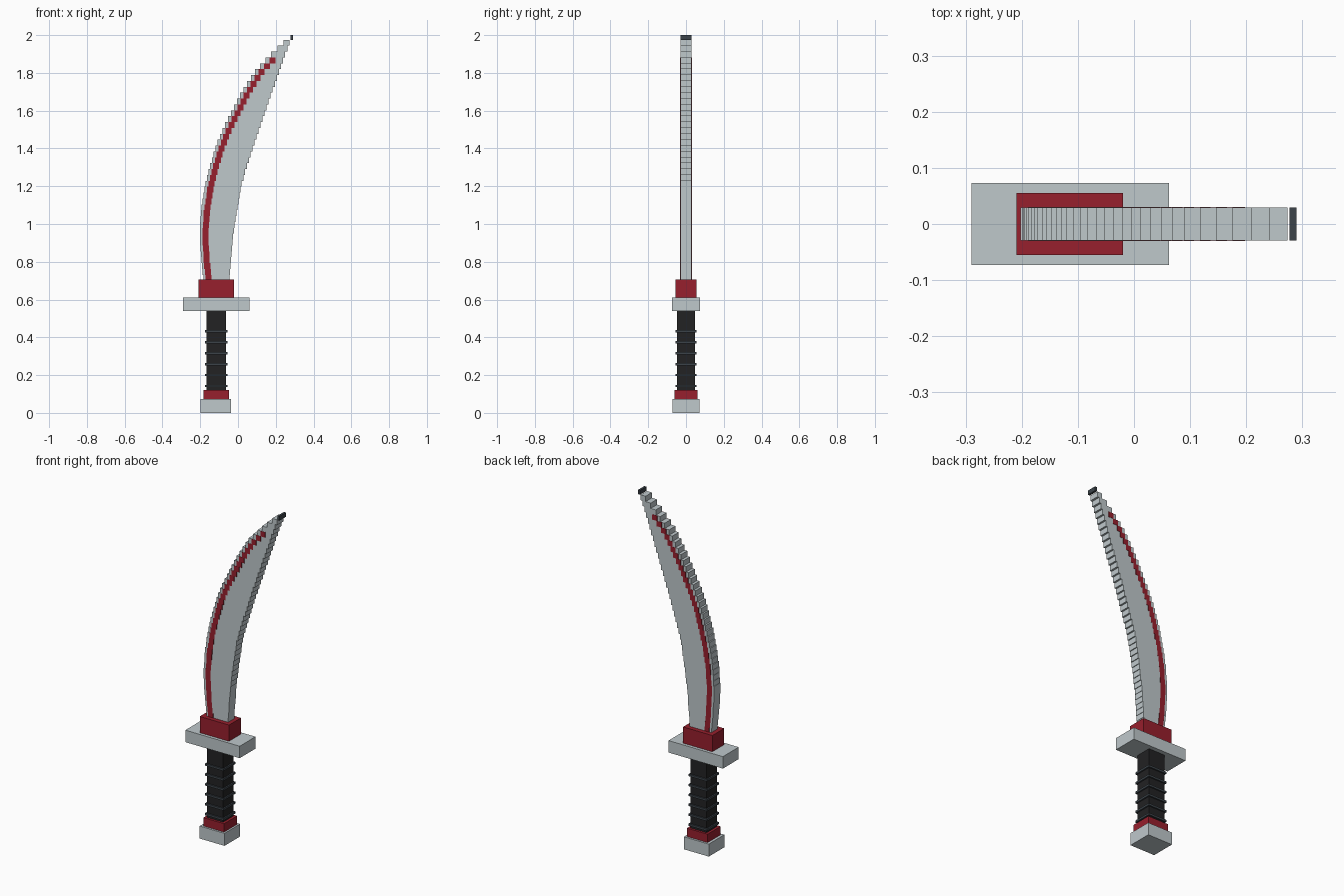
import bpy
import bmesh

cube = bpy.data.objects.get("Cube")
if cube:
    bpy.data.objects.remove(cube, do_unlink=True)


def material(name, r, g, b):
    m = bpy.data.materials.new(name)
    m.use_nodes = True
    m.diffuse_color = (r, g, b, 1)
    bsdf = m.node_tree.nodes["Principled BSDF"]
    bsdf.inputs["Base Color"].default_value = (r, g, b, 1)
    bsdf.inputs["Roughness"].default_value = 0.6
    return m


STEEL = material("pale steel", 0.52, 0.58, 0.60)
RED = material("dark red", 0.31, 0.014, 0.026)
BLACK = material("grip black", 0.016, 0.016, 0.017)
SLATE = material("dark slate", 0.045, 0.057, 0.068)


def prism(name, outline, y0, y1, mat):
    """Extrude an (x, z) outline from y0 to y1."""
    bm = bmesh.new()
    face = bm.faces.new([bm.verts.new((x, y0, z)) for x, z in outline])
    grown = bmesh.ops.extrude_face_region(bm, geom=[face])["geom"]
    moved = [v for v in grown if isinstance(v, bmesh.types.BMVert)]
    bmesh.ops.translate(bm, verts=moved, vec=(0, y1 - y0, 0))
    bmesh.ops.recalc_face_normals(bm, faces=bm.faces[:])
    mesh = bpy.data.meshes.new(name)
    bm.to_mesh(mesh)
    bm.free()
    mesh.materials.append(mat)
    obj = bpy.data.objects.new(name, mesh)
    bpy.context.collection.objects.link(obj)
    return obj


def block(name, x0, x1, z0, z1, half, mat):
    return prism(name, [(x0, z0), (x1, z0), (x1, z1), (x0, z1)], -half, half, mat)


def sample(keys, z):
    """Edge position x at height z, from (z, x) keys."""
    for (za, xa), (zb, xb) in zip(keys, keys[1:]):
        if z <= zb:
            return xa + (xb - xa) * (z - za) / (zb - za)
    return keys[-1][1]


def stairs(left, right, count):
    """Stepped outline between two edge functions."""
    down, up = [], []
    for i in range(count):
        z0, z1 = BASE + i * STEP, BASE + (i + 1) * STEP
        mid = (z0 + z1) / 2
        up += [(right(mid), z0), (right(mid), z1)]
        down += [(left(mid), z0), (left(mid), z1)]
    return up + down[::-1]


# Hilt
block("pommel", -0.198, -0.037, 0, 0.073, 0.072, STEEL)
block("pommel_collar", -0.182, -0.048, 0.073, 0.122, 0.06, RED)
block("grip", -0.167, -0.063, 0.122, 0.54, 0.047, BLACK)
for i in range(6):
    z = 0.142 + i * 0.058
    block(f"grip_ring_{i + 1}", -0.175, -0.055, z - 0.006, z + 0.006, 0.055, SLATE)
block("guard", -0.29, 0.062, 0.54, 0.61, 0.073, STEEL)
block("blade_collar", -0.209, -0.02, 0.61, 0.705, 0.055, RED)

# Blade, a curved stack of steps
BASE, TOP, STEPS = 0.70, 1.975, 41
STEP = (TOP - BASE) / STEPS
SPINE = [(0.7, -0.182), (0.8, -0.194), (0.95, -0.203), (1.08, -0.194), (1.2, -0.175),
         (1.3, -0.15), (1.4, -0.12), (1.5, -0.08), (1.6, -0.03), (1.7, 0.022),
         (1.8, 0.085), (1.9, 0.178), (2.0, 0.285)]
EDGE = [(0.7, -0.045), (0.9, -0.03), (1.05, -0.01), (1.2, 0.015), (1.3, 0.045),
        (1.5, 0.11), (1.7, 0.18), (1.9, 0.25), (2.0, 0.29)]
spine = lambda z: sample(SPINE, z)
edge = lambda z: sample(EDGE, z)
HALF = 0.029
prism("blade", stairs(spine, edge, STEPS), -HALF, HALF, STEEL)
block("blade_tip", 0.277, 0.29, TOP, 2.0, HALF, SLATE)

# Red stripe beside the spine on both faces
inset = lambda z: spine(z) + 0.012 + 0.006 * (z - BASE)
stripe = stairs(inset, lambda z: inset(z) + 0.032, 38)
for side, name in ((-1, "front_stripe"), (1, "back_stripe")):
    prism(name, stripe, side * (HALF - 0.001), side * (HALF + 0.0015), RED)
